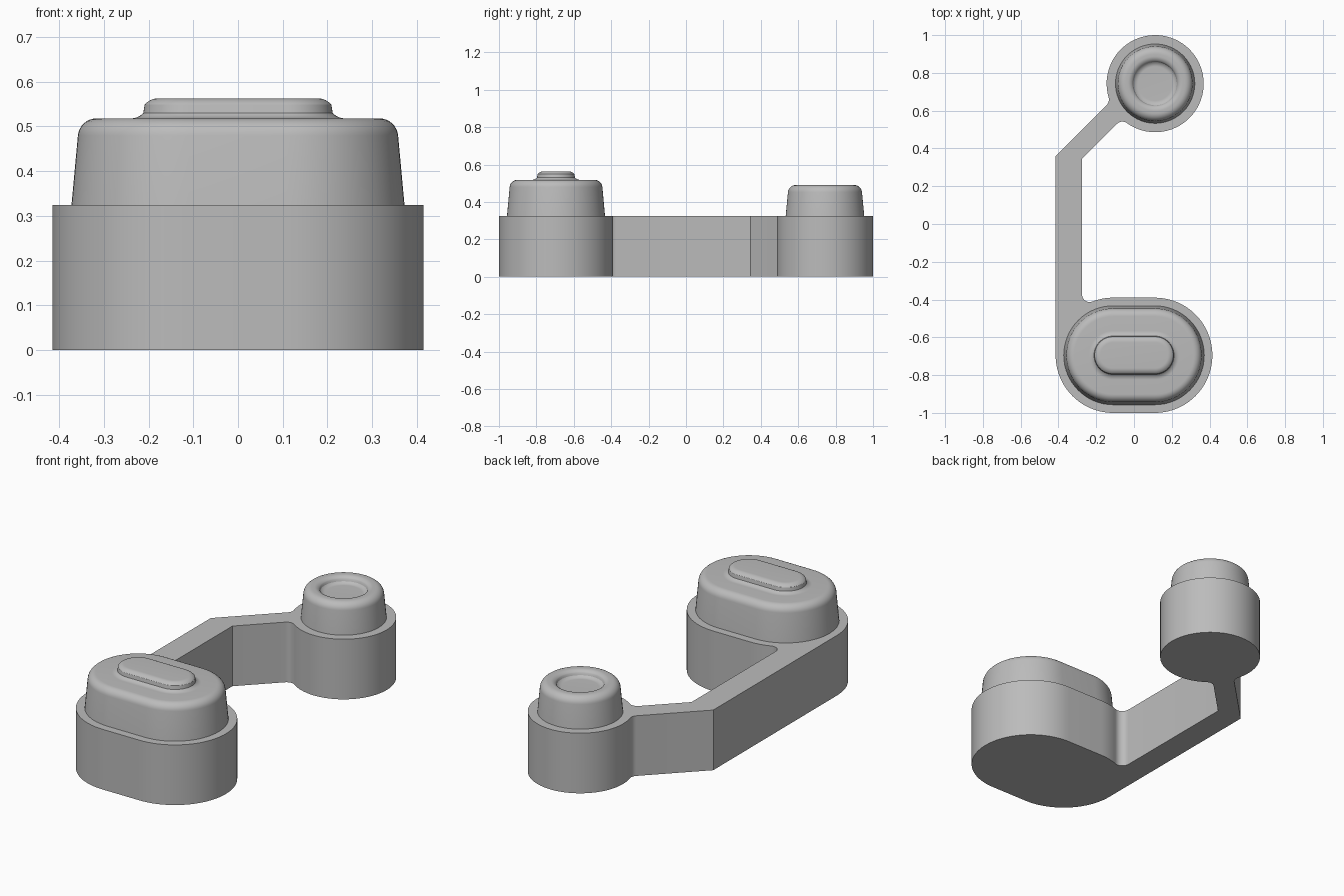
import bpy
import bmesh
from math import radians, cos, sin, atan2, degrees, sqrt
from mathutils import Vector

cube = bpy.data.objects.get("Cube")
if cube:
    bpy.data.objects.remove(cube, do_unlink=True)

grey = bpy.data.materials.new("light_grey")
grey.use_nodes = True
colour = (0.5, 0.5, 0.5, 1)
grey.diffuse_color = colour
grey.node_tree.nodes["Principled BSDF"].inputs["Base Color"].default_value = colour

PAD = Vector((0, -0.695))        # centre of the oblong pad
KNOB = Vector((0.112, 0.743))    # centre of the round pad
HALF = 0.11                      # half of the oblong's straight length
PAD_R, KNOB_R = 0.305, 0.257
BASE_Z = 0.325


def arc(c, r, a0, a1, n=8):
    """Points on an arc, angles in degrees."""
    steps = [radians(a0 + (a1 - a0) * i / n) for i in range(n + 1)]
    return [Vector((c[0] + r * cos(a), c[1] + r * sin(a))) for a in steps]


def angle(v):
    return degrees(atan2(v.y, v.x))


def fillet(p, d, n, c, big, r=0.04):
    """Arc from a line (point p, direction d, outward normal n) to a circle."""
    d, n = d.normalized(), n.normalized()
    o = p + n * r - c
    b = o.dot(d)
    t = -b - sqrt(b * b - o.dot(o) + (big + r) ** 2)
    mid = p + n * r + d * t
    a0, a1 = angle(-n), angle(c - mid)
    a1 = a0 + (a1 - a0 + 180) % 360 - 180
    return arc(mid, r, a0, a1), angle(mid - c)


def finish(name, bm):
    bmesh.ops.recalc_face_normals(bm, faces=bm.faces)
    mesh = bpy.data.meshes.new(name)
    bm.to_mesh(mesh)
    bm.free()
    mesh.materials.append(grey)
    ob = bpy.data.objects.new(name, mesh)
    bpy.context.collection.objects.link(ob)
    bpy.ops.object.select_all(action="DESELECT")
    ob.select_set(True)
    bpy.context.view_layer.objects.active = ob
    bpy.ops.object.shade_smooth_by_angle(angle=radians(30))


def cap(name, centre, half, profile, n=32):
    """Stack of oblong or round rings following a (radius, height) profile."""
    bm = bmesh.new()
    rings = []
    for r, z in profile:
        pts = arc((centre.x + half, centre.y), r, -90, 90, n)
        left = arc((centre.x - half, centre.y), r, 90, 270, n)
        pts += left if half else left[1:-1]
        rings.append([bm.verts.new((p.x, p.y, z)) for p in pts])
    for low, high in zip(rings, rings[1:]):
        for i in range(len(low)):
            bm.faces.new((low[i - 1], low[i], high[i], high[i - 1]))
    bm.faces.new(rings[0])
    bm.faces.new(rings[-1])
    finish(name, bm)


# Base: both pads and the bent arm as one outline
left_c = PAD - Vector((HALF, 0))
right_c = PAD + Vector((HALF, 0))
outer_bend = Vector((-0.415, 0.36))
inner_bend = Vector((-0.275, 0.345))
diag = Vector((1, 1))
f_out, a_out = fillet(outer_bend, diag, Vector((-1, 1)), KNOB, KNOB_R)
f_in, a_in = fillet(inner_bend, diag, Vector((1, -1)), KNOB, KNOB_R)
f_pad, a_pad = fillet(inner_bend, Vector((0, -1)), Vector((1, 0)), left_c, PAD_R)

outline = [outer_bend] + f_out
outline += arc(KNOB, KNOB_R, a_out % 360, a_in % 360 - 360 if a_in % 360 > a_out % 360
               else a_in % 360, 64)[1:-1]
outline += f_in[::-1] + [inner_bend] + f_pad
outline += arc(left_c, PAD_R, a_pad, 90)[1:]
outline += arc(right_c, PAD_R, 90, -90, 40)
outline += arc(left_c, PAD_R, 270, 180, 20)

bm = bmesh.new()
floor = bm.faces.new([bm.verts.new((p.x, p.y, 0)) for p in outline])
top = bmesh.ops.extrude_face_region(bm, geom=[floor], use_keep_orig=True)
bmesh.ops.translate(bm, vec=(0, 0, BASE_Z),
                    verts=[v for v in top["geom"] if isinstance(v, bmesh.types.BMVert)])
finish("base", bm)

# Oblong cap: tapered wall, rounded rim, raised bump
cap("oblong_cap", PAD, HALF,
    [(0.263, BASE_Z - 0.01)]
    + arc((0.206, 0.476), 0.042, 5, 90)
    + arc((0.13, 0.558), 0.04, 270, 225)
    + arc((0.068, 0.523), 0.04, 40, 90))

# Round cap: tapered wall, rounded rim, sunken dish
cap("round_cap", KNOB, 0,
    [(0.211, BASE_Z - 0.01)]
    + arc((0.157, 0.449), 0.041, 5, 90)
    + arc((0.145, 0.455), 0.035, 90, 140)
    + arc((0.09, 0.49), 0.035, -45, -90))
